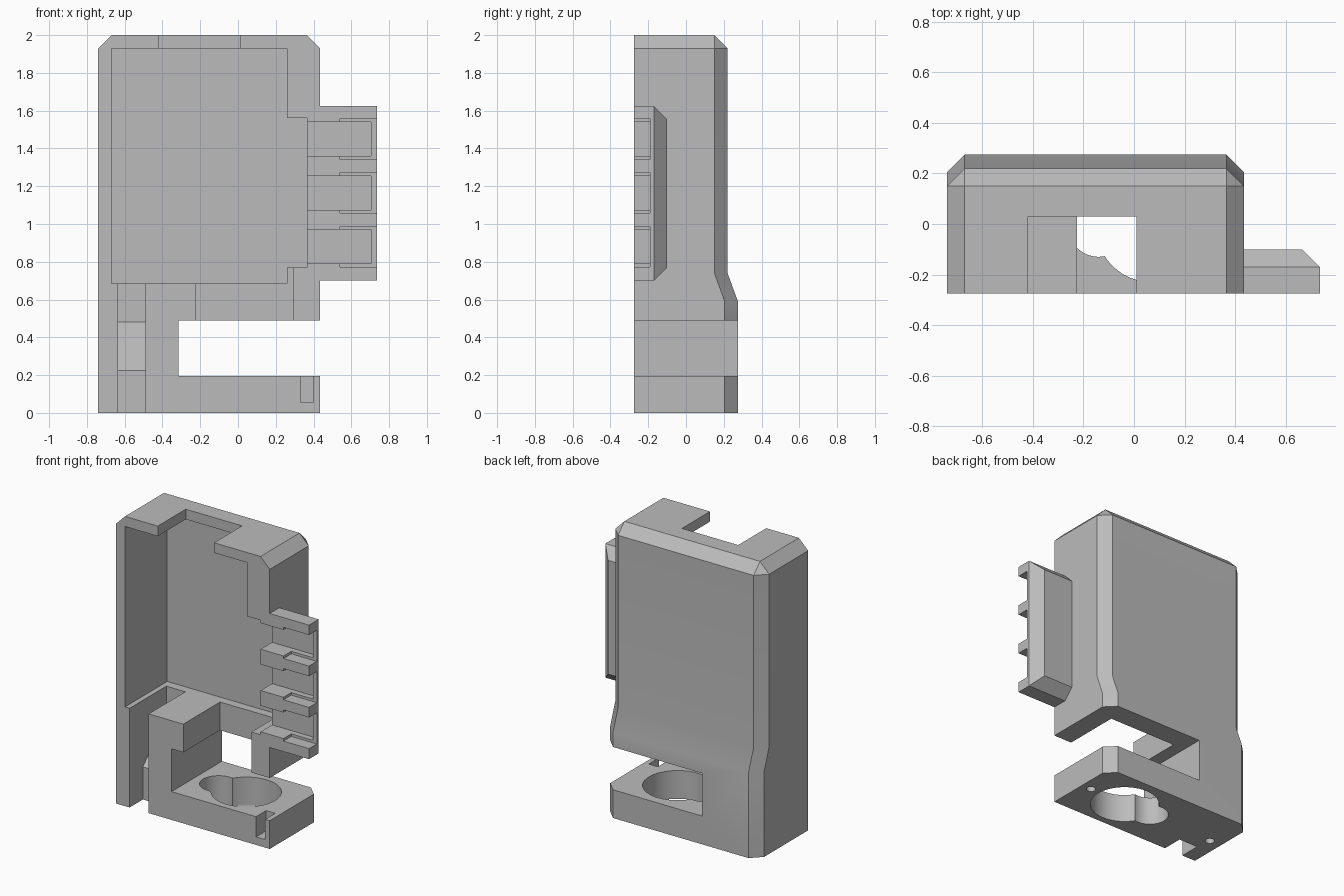
import bpy, bmesh, math
from mathutils import Matrix

old = bpy.data.objects.get("Cube")
if old:
    bpy.data.objects.remove(old, do_unlink=True)

grey = bpy.data.materials.new("plain grey")
grey.use_nodes = True
grey.diffuse_color = (0.5, 0.5, 0.5, 1)
grey.node_tree.nodes["Principled BSDF"].inputs["Base Color"].default_value = (0.5, 0.5, 0.5, 1)


def finish(name, bm):
    bmesh.ops.remove_doubles(bm, verts=bm.verts, dist=0.0005)
    bmesh.ops.recalc_face_normals(bm, faces=bm.faces)
    mesh = bpy.data.meshes.new(name)
    bm.to_mesh(mesh)
    bm.free()
    mesh.materials.append(grey)
    obj = bpy.data.objects.new(name, mesh)
    bpy.context.collection.objects.link(obj)
    return obj


def loft(name, rings):
    """Closed solid through a list of equally long point rings."""
    bm = bmesh.new()
    loops = [[bm.verts.new(p) for p in ring] for ring in rings]
    n = len(loops[0])
    for a, b in zip(loops, loops[1:]):
        for i in range(n):
            j = (i + 1) % n
            bm.faces.new((a[i], a[j], b[j], b[i]))
    bm.faces.new(loops[0])
    bm.faces.new(loops[-1])
    return finish(name, bm)


def box(name, x, y, z):
    corners = [(x[0], y[0]), (x[1], y[0]), (x[1], y[1]), (x[0], y[1])]
    return loft(name, [[(a, b, h) for a, b in corners] for h in z])


def cylinder(name, x, y, r, z, sides):
    bm = bmesh.new()
    bmesh.ops.create_cone(bm, cap_ends=True, segments=sides, radius1=r, radius2=r,
                          depth=z[1] - z[0],
                          matrix=Matrix.Translation((x, y, (z[0] + z[1]) / 2)))
    return finish(name, bm)


def combine(target, tool, operation="DIFFERENCE"):
    mod = target.modifiers.new("shape", "BOOLEAN")
    mod.operation = operation
    mod.solver = "EXACT"
    mod.object = tool
    tool.hide_render = True
    bpy.ops.object.select_all(action="DESELECT")
    bpy.context.view_layer.objects.active = target
    target.select_set(True)
    bpy.ops.object.modifier_apply(modifier=mod.name)
    bpy.data.objects.remove(tool, do_unlink=True)


# Outer shell: bevelled back edges, thicker at the base, bevelled top
FRONT, LEFT, RIGHT, BEV = -0.275, -0.74, 0.435, 0.07


def section(z, back, inset=0.0):
    c = BEV - inset
    l, r = LEFT + inset, RIGHT - inset
    return [(l, FRONT, z), (r, FRONT, z), (r, back - c, z),
            (r - c, back, z), (l + c, back, z), (l, back - c, z)]


body = loft("holder_body", [section(0, 0.275), section(0.59, 0.275), section(0.74, 0.22),
                            section(1.93, 0.22), section(2.0, 0.15, BEV)])

# Side terminal block with bevelled back
def block_ring(y, inset):
    x, lo, hi = 0.735 - inset, 0.70 + inset, 1.625 - inset
    return [(0.40, y, lo), (x, y, lo), (x, y, hi), (0.40, y, hi)]


block = loft("terminal_block", [block_ring(FRONT, 0), block_ring(-0.17, 0), block_ring(-0.10, BEV)])
combine(body, block, "UNION")

# Main cavity, its side pocket, lower recess and the open slot above the foot
OUT = -0.4
for x, y, z in [
    ((-0.67, 0.26), (OUT, 0.185), (0.685, 1.93)),
    ((0.20, 0.365), (OUT, 0.185), (0.77, 1.56)),
    ((-0.225, 0.295), (OUT, 0.125), (0.40, 0.77)),
    ((-0.315, 0.60), (OUT, 0.5), (0.195, 0.49)),
    ((-0.42, 0.01), (OUT, 0.03), (1.88, 2.1)),       # notch in the top wall
    ((0.33, 0.40), (OUT, -0.165), (0.055, 0.3)),     # notch in the foot
]:
    combine(body, box("cutter", x, y, z))

# Cable channel with a ramp
ramp = [(OUT, -0.1), (-0.13, -0.1), (-0.13, 0.225), (0.125, 0.48), (0.125, 0.75), (OUT, 0.75)]
combine(body, loft("channel_cutter", [[(x, y, z) for y, z in ramp] for x in (-0.635, -0.49)]))

# Terminal slots with wider outlets
for mid in (0.88, 1.165, 1.45):
    combine(body, box("slot_cutter", (0.30, 0.705), (OUT, -0.15), (mid - 0.09, mid + 0.09)))
    combine(body, box("outlet_cutter", (0.54, 0.8), (OUT, -0.19), (mid - 0.1075, mid + 0.1075)))

# Keyhole through the foot and blind screw holes below
for x, y, r, top, sides in [(0.07, -0.01, 0.22, 0.3, 48), (-0.14, -0.01, 0.12, 0.3, 40),
                            (0.36, 0.0, 0.03, 0.12, 20), (-0.65, -0.02, 0.03, 0.12, 20)]:
    combine(body, cylinder("hole_cutter", x, y, r, (-0.1, top), sides))

bpy.ops.object.select_all(action="DESELECT")
body.select_set(True)
bpy.context.view_layer.objects.active = body
bpy.ops.object.shade_smooth_by_angle(angle=math.radians(25))
weighted = body.modifiers.new("weighted normals", "WEIGHTED_NORMAL")
weighted.keep_sharp = True
